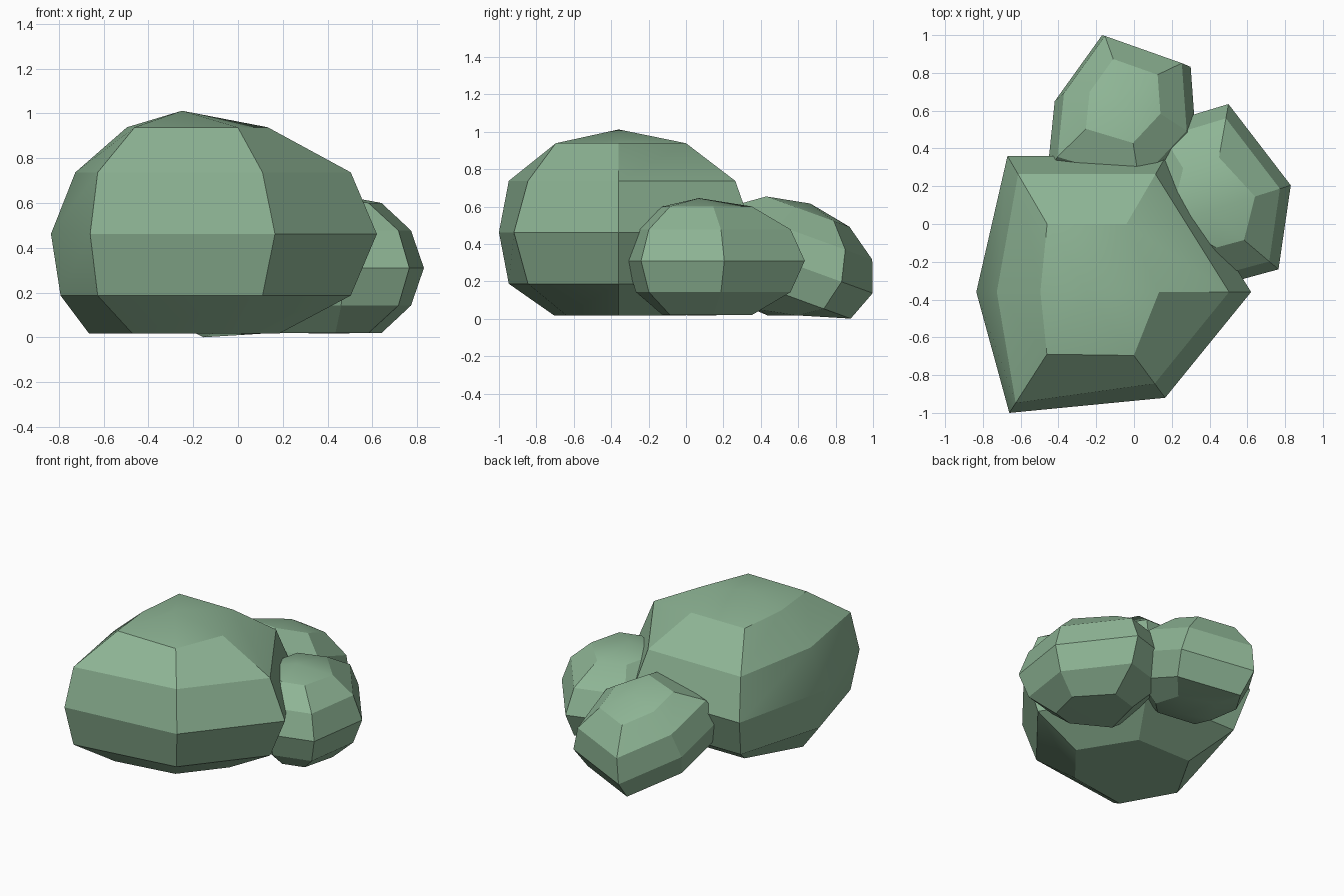
import bpy, bmesh
from math import radians, sin, cos
from mathutils import Matrix, Vector

if "Cube" in bpy.data.objects:
    bpy.data.objects.remove(bpy.data.objects["Cube"])

stone = bpy.data.materials.new("green_stone")
stone.diffuse_color = (0.27, 0.46, 0.30, 1)
stone.use_nodes = True
stone.node_tree.nodes["Principled BSDF"].inputs["Base Color"].default_value = stone.diffuse_color


def rock(name, centre, height, outline, tilt=0, tweak=None):
    """Six-sided low-poly boulder: rings every 30 degrees, flattened underneath."""
    tweak = tweak or {}
    rot = Matrix.Rotation(radians(tilt), 3, 'X')
    bm = bmesh.new()

    def add(x, y, z):
        p = rot @ Vector((x, y, z)) + Vector(centre)
        if z < -0.6 * height:            # flat underside
            p.z = max(p.z, 0.018)
        return bm.verts.new(p)

    rings = []
    for lat in (-60, -30, 0, 30, 60):
        f, z = cos(radians(lat)), height * sin(radians(lat))
        rings.append([add(x * f * tweak.get((lat, i), 1), y * f * tweak.get((lat, i), 1), z)
                      for i, (x, y) in enumerate(outline)])
    n = len(outline)
    top, bottom = add(0, 0, height), add(0, 0, -height)
    for i in range(n):
        j = (i + 1) % n
        for a, b in zip(rings, rings[1:]):
            bm.faces.new((a[i], a[j], b[j], b[i]))
        bm.faces.new((rings[-1][i], rings[-1][j], top))
        bm.faces.new((rings[0][j], rings[0][i], bottom))
    bmesh.ops.recalc_face_normals(bm, faces=bm.faces)
    mesh = bpy.data.meshes.new(name)
    bm.to_mesh(mesh)
    bm.free()
    mesh.materials.append(stone)
    ob = bpy.data.objects.new(name, mesh)
    bpy.context.collection.objects.link(ob)
    bpy.ops.object.select_all(action='DESELECT')
    ob.select_set(True)
    bpy.context.view_layer.objects.active = ob
    bpy.ops.object.shade_smooth_by_angle(angle=radians(25))
    return ob


# Large boulder at the front
rock("large_rock", (-0.25, -0.36, 0.462), 0.55,
     [(0.87, 0), (0.42, 0.72), (-0.42, 0.72), (-0.585, 0), (-0.41, -0.64), (0.415, -0.56)],
     tweak={(-30, 3): 1.07, (-60, 3): 1.42, (30, 3): 0.94, (60, 3): 0.84, (60, 0): 0.88,
            (30, 4): 1.06, (-30, 4): 1.06, (60, 4): 1.03, (60, 5): 1.2, (-60, 4): 1.08})

# Medium boulder on the right
rock("right_rock", (0.40, 0.07, 0.31), 0.335,
     [(0.43, 0.135), (0.10, 0.565), (-0.28, 0.45), (-0.42, -0.12), (0.07, -0.39), (0.365, -0.31)],
     tweak={(60, 0): 1.12, (-60, 0): 1.12})

# Tilted boulder at the back
rock("back_rock", (-0.05, 0.55, 0.30), 0.336,
     [(0.35, 0.30), (-0.12, 0.477), (-0.37, 0.106), (-0.41, -0.31), (0.09, -0.47), (0.38, -0.14)],
     tilt=-20)
